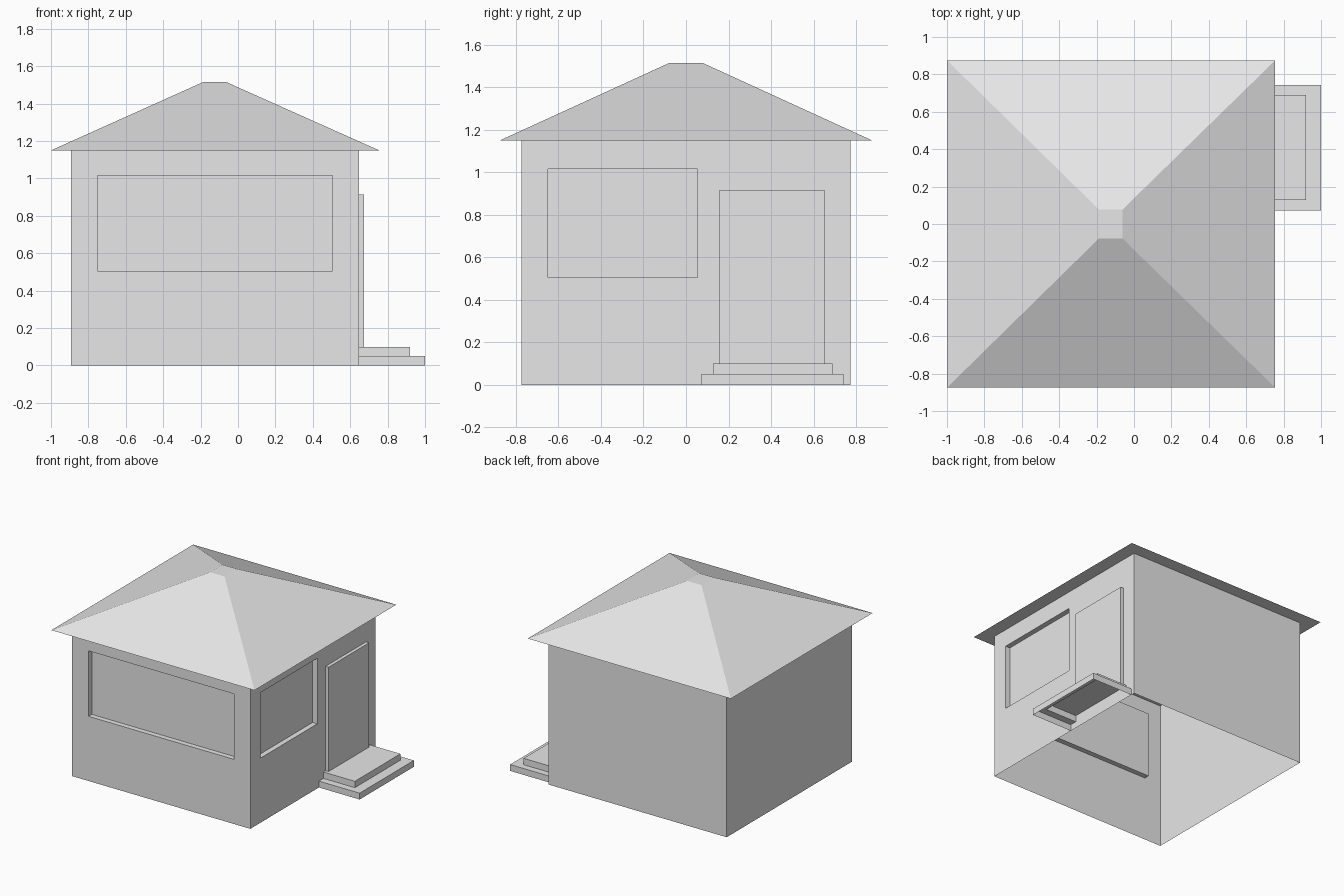
import bpy
import bmesh

if "Cube" in bpy.data.objects:
    bpy.data.objects.remove(bpy.data.objects["Cube"], do_unlink=True)

grey = bpy.data.materials.new("light_grey")
grey.use_nodes = True
grey.diffuse_color = (0.8, 0.8, 0.8, 1)
grey.node_tree.nodes["Principled BSDF"].inputs["Base Color"].default_value = (0.8, 0.8, 0.8, 1)

LEFT, RIGHT = -0.893, 0.648   # wall planes in x
FRONT, BACK = -0.773, 0.773   # wall planes in y
EAVES = 1.15
RECESS = 0.04


def finish(name, bm):
    mesh = bpy.data.meshes.new(name)
    bm.to_mesh(mesh)
    bm.free()
    mesh.materials.append(grey)
    obj = bpy.data.objects.new(name, mesh)
    bpy.context.collection.objects.link(obj)
    return obj


def face(bm, points):
    return bm.faces.new([bm.verts.new(p) for p in points])


def ring(bm, x0, x1, y0, y1, z):
    return [bm.verts.new((x, y, z)) for x, y in ((x0, y0), (x1, y0), (x1, y1), (x0, y1))]


def bridge(bm, a, b, sides=range(4)):
    for i in sides:
        j = (i + 1) % 4
        bm.faces.new((a[i], a[j], b[j], b[i]))


def wall(bm, place, u0, u1, window):
    """Wall with a recessed window; place(u, z, depth) gives the 3D point."""
    def loop(a, b, c, d, depth):
        return [bm.verts.new(place(u, z, depth)) for u, z in ((a, c), (b, c), (b, d), (a, d))]
    outer = loop(u0, u1, 0, EAVES, 0)
    opening = loop(*window, 0)
    pane = loop(*window, RECESS)
    bridge(bm, outer, opening)
    bridge(bm, opening, pane)
    bm.faces.new(pane)


# Walls: open-bottomed shell, windows on the front and the door side
bm = bmesh.new()
wall(bm, lambda u, z, d: (u, FRONT + d, z), LEFT, RIGHT, (-0.75, 0.505, 0.505, 1.016))
wall(bm, lambda u, z, d: (RIGHT - d, u, z), FRONT, BACK, (-0.65, 0.053, 0.505, 1.016))
face(bm, [(RIGHT, BACK, 0), (LEFT, BACK, 0), (LEFT, BACK, EAVES), (RIGHT, BACK, EAVES)])
face(bm, [(LEFT, BACK, 0), (LEFT, FRONT, 0), (LEFT, FRONT, EAVES), (LEFT, BACK, EAVES)])
bmesh.ops.remove_doubles(bm, verts=bm.verts, dist=0.0001)
finish("walls", bm)

# Hipped roof with a small flat top
bm = bmesh.new()
eaves = ring(bm, -1, 0.755, -0.875, 0.875, EAVES)
top = ring(bm, -0.187, -0.062, -0.077, 0.077, 1.515)
bridge(bm, eaves, top)
bm.faces.new(top)
bm.faces.new(eaves[::-1])
finish("roof", bm)

# Door slab standing proud of the wall
bm = bmesh.new()
low = ring(bm, RIGHT, 0.674, 0.155, 0.655, 0.1)
high = ring(bm, RIGHT, 0.674, 0.155, 0.655, 0.915)
bridge(bm, low, high, range(3))
bm.faces.new(high)
bm.faces.new(low[::-1])
finish("door", bm)

# Two hollow steps, open underneath and against the wall
bm = bmesh.new()
lower, upper = (RIGHT, 1.0, 0.073, 0.742), (RIGHT, 0.92, 0.128, 0.69)
levels = [ring(bm, *lower, 0), ring(bm, *lower, 0.05),
          ring(bm, *upper, 0.05), ring(bm, *upper, 0.1)]
for a, b in zip(levels, levels[1:]):
    bridge(bm, a, b, range(3))
bm.faces.new(levels[-1])
finish("steps", bm)
